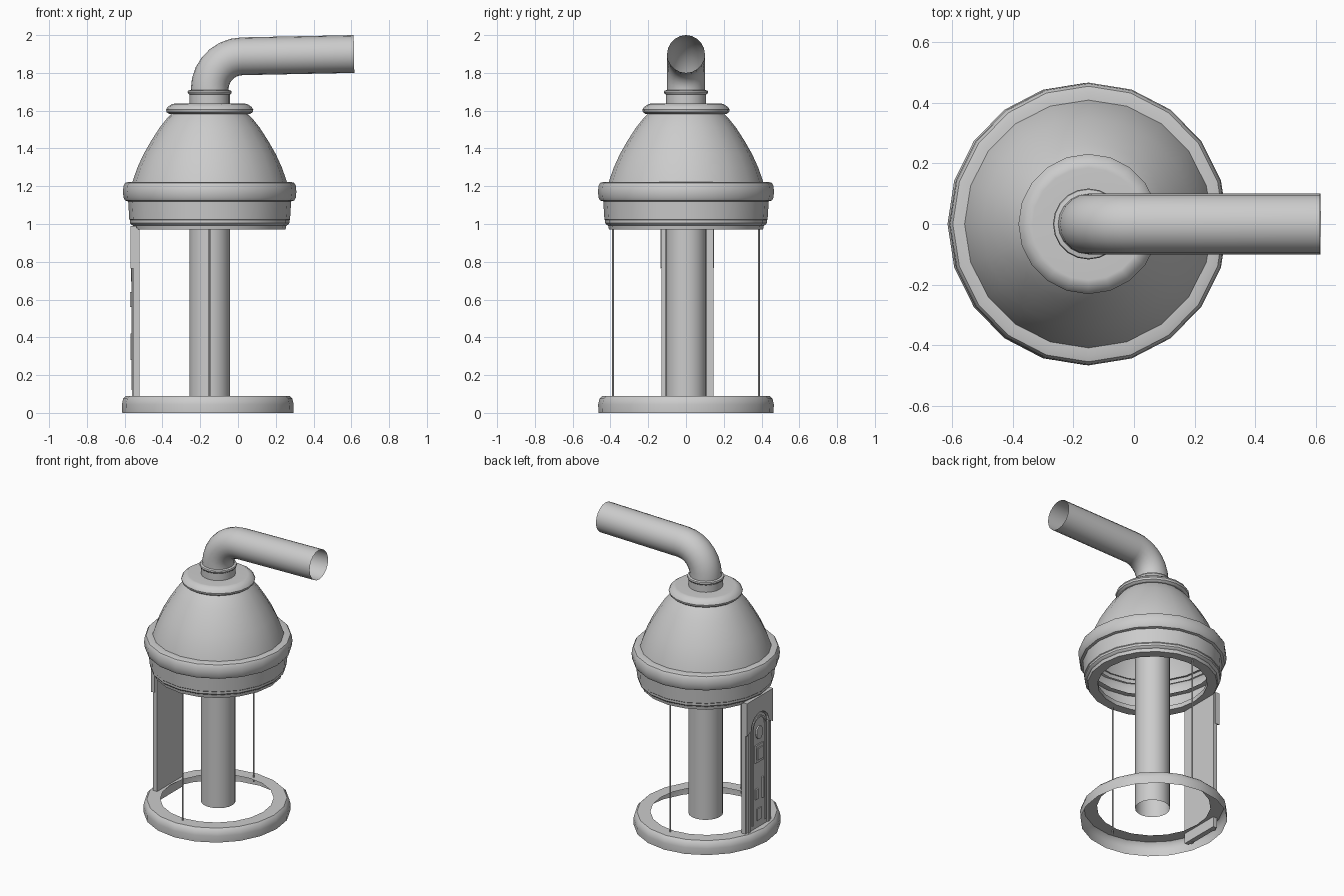
import bpy, bmesh, math
from mathutils import Vector

if "Cube" in bpy.data.objects:
    bpy.data.objects.remove(bpy.data.objects["Cube"])

CX = -0.15   # vertical axis of the stove


def finish(name, bm, smooth=True, angle=35):
    bmesh.ops.recalc_face_normals(bm, faces=bm.faces)
    me = bpy.data.meshes.new(name)
    bm.to_mesh(me)
    bm.free()
    ob = bpy.data.objects.new(name, me)
    bpy.context.collection.objects.link(ob)
    if smooth:
        bpy.ops.object.select_all(action='DESELECT')
        ob.select_set(True)
        bpy.context.view_layer.objects.active = ob
        bpy.ops.object.shade_smooth_by_angle(angle=math.radians(angle))
    return ob


def loft(bm, rings):
    for a, b in zip(rings, rings[1:]):
        n = len(a)
        for i in range(n):
            bm.faces.new((a[i], a[(i + 1) % n], b[(i + 1) % n], b[i]))


def lathe(name, profile, cx=CX, cy=0.0, sx=1.0, n=20):
    bm = bmesh.new()
    rings = []
    for r, z in profile:
        rings.append([bm.verts.new((cx + sx * r * math.cos(2 * math.pi * i / n),
                                    cy + r * math.sin(2 * math.pi * i / n), z)) for i in range(n)])
    loft(bm, rings)
    return finish(name, bm)


def slab(name, pts, x0, x1):
    """Outline in the y-z plane, given thickness along x."""
    bm = bmesh.new()
    f = bm.faces.new([bm.verts.new((x0, y + YC, z)) for y, z in pts])
    new = bmesh.ops.extrude_face_region(bm, geom=[f])['geom']
    bmesh.ops.translate(bm, vec=(x1 - x0, 0, 0),
                        verts=[v for v in new if isinstance(v, bmesh.types.BMVert)])
    return finish(name, bm, smooth=False)


def rect(y0, y1, z0, z1):
    return [(y0, z0), (y1, z0), (y1, z1), (y0, z1)]


def arch(w, z, n=10):
    return [(w * math.cos(math.pi * i / n), z + w * math.sin(math.pi * i / n)) for i in range(n + 1)]


# base ring: open underneath
lathe("base_ring", [(0.455, 0), (0.457, 0.045), (0.45, 0.075), (0.435, 0.09), (0.352, 0.09)],
      cx=-0.16, sx=0.995).scale = (1, 1.018, 1)

# central column
lathe("central_column", [(0.108, 0.075), (0.108, 1.22)])

# stepped canopy rim with open underside
lathe("canopy_rim", [(0.345, 1.0), (0.345, 0.97), (0.408, 0.97), (0.412, 0.992), (0.422, 0.997),
                     (0.428, 1.005), (0.428, 1.02), (0.432, 1.024), (0.438, 1.12), (0.41, 1.122)], sx=0.985)

# rounded rolled band
band = [(0.435 + 0.031 * math.copysign(abs(math.cos(a)) ** 0.7, math.cos(a)),
         1.171 + 0.052 * math.copysign(abs(math.sin(a)) ** 0.7, math.sin(a)))
        for a in [math.pi * (-0.5 + i / 6) for i in range(7)]]
lathe("canopy_band", [(0.40, 1.119)] + band + [(0.40, 1.223)], sx=0.985)

# dome
lathe("dome", [(0.415, 1.20), (0.405, 1.235), (0.382, 1.30), (0.350, 1.37), (0.310, 1.44),
               (0.265, 1.51), (0.225, 1.56), (0.185, 1.60)])

# cap on the dome
lathe("dome_cap", [(0.19, 1.583), (0.215, 1.583), (0.228, 1.592), (0.231, 1.605), (0.222, 1.62),
                   (0.198, 1.636), (0.185, 1.637), (0.10, 1.637)])

# pipe collar with a lip
lathe("pipe_collar", [(0.107, 1.62), (0.107, 1.685), (0.114, 1.69), (0.117, 1.698),
                      (0.114, 1.706), (0.098, 1.71)])

# bent flue pipe, open at the end
bend = 0.175
end_angle = math.radians(89)
path = [(Vector((CX, 0, 1.69)), 0.0)]
for i in range(8):
    t = end_angle * i / 7
    path.append((Vector((CX + bend * (1 - math.cos(t)), 0, 1.713 + bend * math.sin(t))), t))
path.append((Vector((0.614, 0, 1.90)), end_angle))
bm = bmesh.new()
rings = []
for c, t in path:
    side = Vector((math.cos(t), 0, -math.sin(t)))
    rings.append([bm.verts.new(c + 0.1 * (side * math.cos(math.tau * i / 20)
                                          + Vector((0, 1, 0)) * math.sin(math.tau * i / 20)))
                  for i in range(20)])
loft(bm, rings)
finish("flue_pipe", bm, angle=40)

# two thin side posts
for label, y in (("front", -0.386), ("back", 0.386)):
    lathe(label + "_post", [(0.005, 0.06), (0.005, 0.99)], cy=y, n=8)

# ---- doorway on the left side ----
YC = 0.007
slab("door_back_panel", rect(-0.138, 0.138, 0.02, 0.98), -0.540, -0.522)

# header with an arched opening
W = 0.096
slab("door_header", [(-0.142, 0.765), (-0.142, 0.99), (0.142, 0.99), (0.142, 0.765)]
     + arch(W, 0.785) , -0.568, -0.538)

# stepped jambs
for s, label in ((-1, "front"), (1, "back")):
    slab(label + "_outer_jamb", rect(*sorted((s * 0.118, s * 0.138)), 0.02, 0.775), -0.552, -0.538)
    slab(label + "_inner_jamb", rect(*sorted((s * 0.094, s * 0.118)), 0.02, 0.775), -0.562, -0.538)

# arched door leaf and its raised moulding
slab("door_leaf", [(-0.088, 0.02), (0.088, 0.02)] + arch(0.088, 0.785), -0.556, -0.538)
slab("door_moulding", [(0.074, 0.12)] + arch(0.074, 0.78) + [(-0.074, 0.12), (-0.062, 0.12)]
     + arch(0.062, 0.78)[::-1] + [(0.062, 0.12)], -0.563, -0.555)

# small window, plate, handle and panels on the door
slab("door_window_rim", arch(0.036, 0.73) + arch(0.036, 0.73)[1:-1][::-1] and
     [(0.034 * math.cos(math.tau * i / 12), 0.74 + 0.045 * math.sin(math.tau * i / 12)) for i in range(12)],
     -0.566, -0.555)
slab("door_plate", rect(-0.042, 0.042, 0.54, 0.66), -0.565, -0.555)
slab("door_plate_boss", rect(-0.028, 0.028, 0.56, 0.64), -0.573, -0.564)
slab("door_handle", rect(-0.045, -0.03, 0.28, 0.42), -0.568, -0.555)
slab("door_latch", rect(0.015, 0.04, 0.29, 0.36), -0.566, -0.555)
slab("door_lower_panel", rect(-0.022, 0.022, 0.14, 0.22), -0.563, -0.555)
